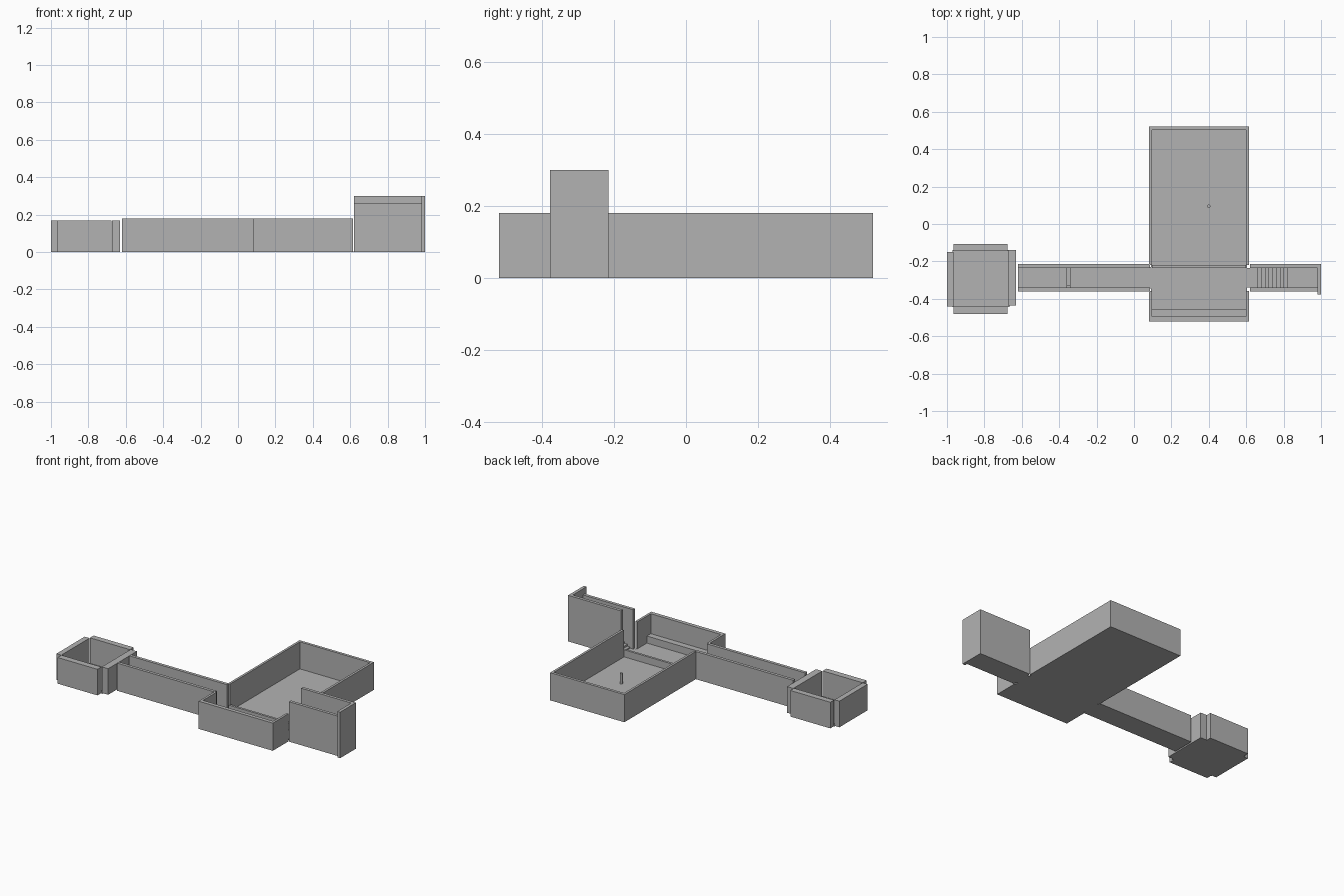
import bpy

cube = bpy.data.objects.get("Cube")
if cube:
    bpy.data.objects.remove(cube, do_unlink=True)

# One plain grey for the whole model
grey = bpy.data.materials.new("plain grey")
grey.use_nodes = True
colour = (0.45, 0.45, 0.45, 1)
grey.diffuse_color = colour
grey.node_tree.nodes["Principled BSDF"].inputs["Base Color"].default_value = colour


def block(name, x0, x1, y0, y1, height, base=0.0):
    """Box given by its extents on the plan and its height."""
    bpy.ops.mesh.primitive_cube_add(
        size=1, location=((x0 + x1) / 2, (y0 + y1) / 2, base + height / 2))
    ob = bpy.context.object
    ob.name = name
    ob.scale = (x1 - x0, y1 - y0, height)
    bpy.ops.object.transform_apply(location=False, rotation=False, scale=True)
    ob.data.materials.append(grey)
    return ob


SLAB = 0.004   # floor thickness
WALL = 0.18    # wall height of hall and passage
SMALL = 0.17   # wall height of the small room
LOW = 0.05     # height of low kerbs

# Large hall: floor, end walls and side walls with openings for the passages
block("hall_floor", 0.09, 0.605, -0.5, 0.51, SLAB)
block("hall_back_wall", 0.08, 0.615, 0.502, 0.52, WALL)
block("hall_front_wall", 0.08, 0.615, -0.52, -0.495, WALL)
for side, x in (("right", 0.08), ("left", 0.60)):
    block("hall_" + side + "_wall_back", x, x + 0.015, -0.218, 0.502, WALL)
    block("hall_" + side + "_wall_front", x, x + 0.015, -0.495, -0.357, WALL)
block("hall_divider", 0.095, 0.60, -0.235, -0.22, LOW)
block("hall_bench", 0.095, 0.60, -0.495, -0.455, LOW)

# Small standing post in the hall
bpy.ops.mesh.primitive_cylinder_add(vertices=16, radius=0.009, depth=0.07,
                                    location=(0.4, 0.095, 0.037))
post = bpy.context.object
post.name = "hall_post"
post.data.materials.append(grey)
bpy.ops.object.shade_smooth_by_angle()

# Long passage with a low barrier across it
block("passage_floor", -0.62, 0.09, -0.345, -0.23, SLAB)
block("passage_back_wall", -0.62, 0.085, -0.235, -0.215, WALL)
block("passage_front_wall", -0.62, 0.085, -0.36, -0.34, WALL)
block("barrier_bar", -0.36, -0.34, -0.33, -0.235, 0.05)
block("barrier_post", -0.36, -0.34, -0.34, -0.33, 0.06)

# Small square room
block("small_room_floor", -0.97, -0.665, -0.445, -0.14, SLAB)
block("small_room_right_wall", -1.0, -0.965, -0.44, -0.15, SMALL)
block("small_room_left_wall", -0.675, -0.63, -0.437, -0.14, SMALL)
block("small_room_back_wall", -0.965, -0.677, -0.145, -0.107, SMALL)
block("small_room_front_wall", -0.965, -0.677, -0.48, -0.44, SMALL)

# Stairwell with rising steps and a landing
block("stair_floor", 0.60, 0.98, -0.34, -0.235, SLAB)
block("stair_back_wall", 0.62, 0.985, -0.235, -0.215, 0.30)
block("stair_front_wall", 0.62, 0.98, -0.36, -0.34, 0.26)
block("stair_end_wall", 0.98, 1.0, -0.378, -0.215, 0.30)
STEPS = 10
for i in range(STEPS):
    x = 0.64 + 0.02 * i
    end = 0.98 if i == STEPS - 1 else x + 0.02
    block("stair_step", x, end, -0.34, -0.235, 0.012 * (i + 1))
